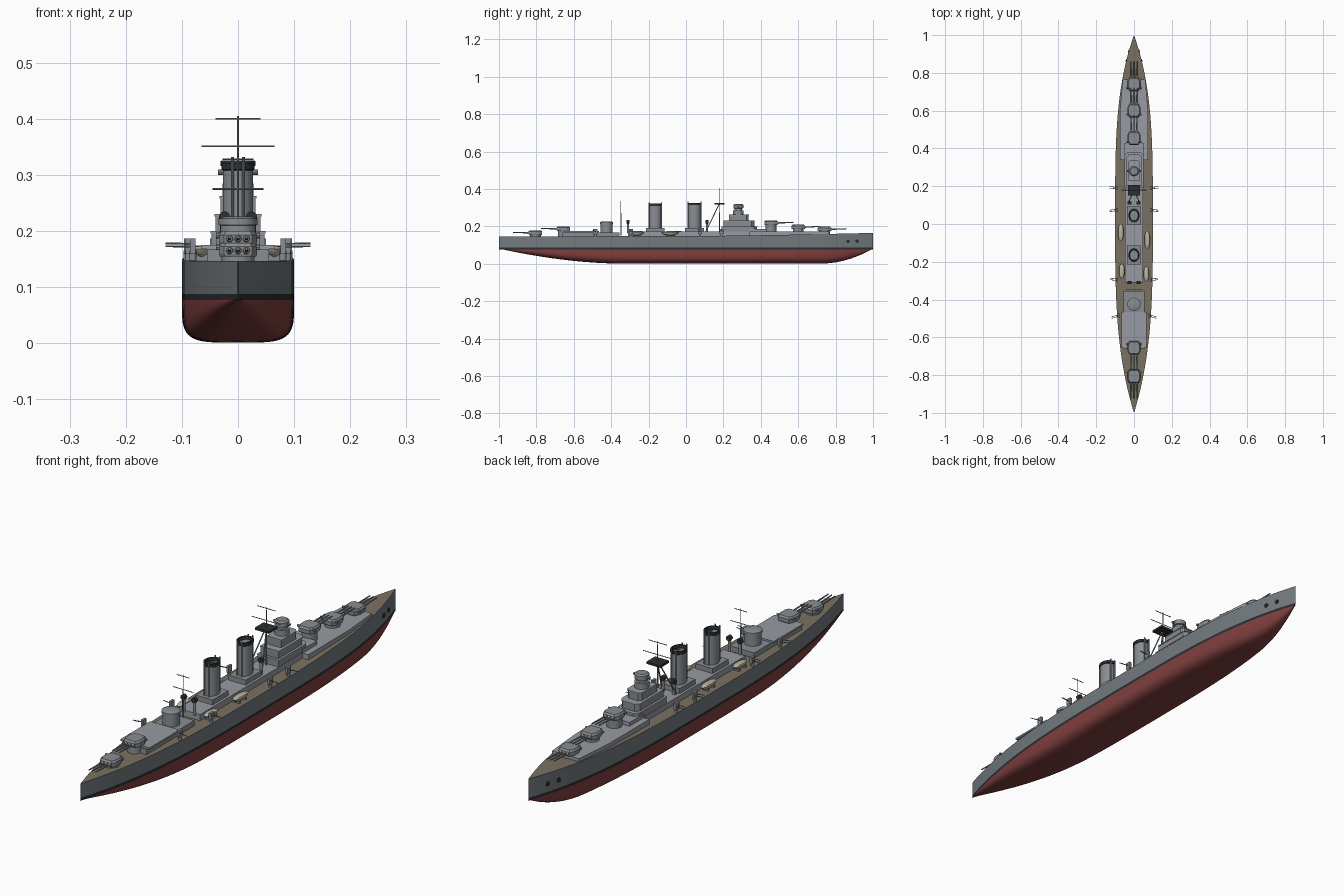
import bpy, bmesh, math
from mathutils import Vector

if "Cube" in bpy.data.objects:
    bpy.data.objects.remove(bpy.data.objects["Cube"])


def material(name, rgb):
    m = bpy.data.materials.new(name)
    m.diffuse_color = (*rgb, 1)
    m.use_nodes = True
    m.node_tree.nodes["Principled BSDF"].inputs["Base Color"].default_value = m.diffuse_color
    return m


HULL = material("hull_grey", (0.17, 0.195, 0.21))
GREY = material("upper_grey", (0.25, 0.27, 0.29))
LIGHT = material("roof_grey", (0.31, 0.33, 0.36))
DARK = material("black", (0.025, 0.028, 0.03))
RED = material("antifouling_red", (0.22, 0.05, 0.05))
WOOD = material("deck_wood", (0.2, 0.165, 0.12))
TAN = material("canvas", (0.5, 0.45, 0.36))


def finish(name, bm, mats, smooth=False):
    bmesh.ops.recalc_face_normals(bm, faces=bm.faces)
    me = bpy.data.meshes.new(name)
    bm.to_mesh(me)
    bm.free()
    ob = bpy.data.objects.new(name, me)
    bpy.context.collection.objects.link(ob)
    for m in mats:
        me.materials.append(m)
    if smooth:
        bpy.context.view_layer.objects.active = ob
        ob.select_set(True)
        bpy.ops.object.shade_smooth_by_angle(angle=math.radians(35))
        ob.select_set(False)
    return ob


def loft(name, rings, mat, smooth=False):
    """Skin closed rings of points and cap both ends."""
    bm = bmesh.new()
    vs = [[bm.verts.new(p) for p in r] for r in rings]
    n = len(vs[0])
    for a, b in zip(vs, vs[1:]):
        for i in range(n):
            bm.faces.new((a[i], a[(i + 1) % n], b[(i + 1) % n], b[i]))
    bm.faces.new(vs[0])
    bm.faces.new(vs[-1])
    return finish(name, bm, [mat], smooth)


def prism(name, pts, z0, z1, mat=GREY):
    return loft(name, [[(x, y, z) for x, y in pts] for z in (z0, z1)], mat)


def box(name, x, y0, y1, z0, z1, mat=GREY, cx=0):
    return prism(name, [(cx - x, y0), (cx + x, y0), (cx + x, y1), (cx - x, y1)], z0, z1, mat)


def lathe(name, x, y, profile, mat=GREY, sx=1, sy=1, n=24):
    rings = [[(x + r * sx * math.cos(2 * math.pi * i / n), y + r * sy * math.sin(2 * math.pi * i / n), z)
              for i in range(n)] for r, z in profile]
    return loft(name, rings, mat, True)


def rod(name, p, q, r, mat=GREY, n=8, r2=None):
    p, q = Vector(p), Vector(q)
    rot = Vector((0, 0, 1)).rotation_difference(q - p)
    rings = [[c + rot @ Vector((k * math.cos(2 * math.pi * i / n), k * math.sin(2 * math.pi * i / n), 0))
              for i in range(n)] for c, k in ((p, r), (q, r if r2 is None else r2))]
    return loft(name, rings, mat, True)


# Hull form
def half_width(y):
    return max(0.0005, 0.1 * (1 - abs(y) ** (3.6 if y > 0 else 3.1)))


def keel(y):
    k = 0.001
    if y > 0.72:
        k += 0.08 * ((y - 0.72) / 0.28) ** 2
    if y < -0.35:
        k += 0.08 * ((-y - 0.35) / 0.65) ** 1.8
    return min(k, 0.0765)


def deck(y):
    return 0.148 + (0.017 * y ** 1.5 if y > 0 else 0.002 * y)


bm = bmesh.new()
stations, M = 72, 12
rows = []
for s in range(stations + 1):
    y = -math.cos(math.pi * s / stations)
    w, k, power = half_width(y), keel(y), 2 + 2.4 * (1 - abs(y) ** 2.5)
    half = []
    for j in range(M + 1):
        a = math.pi / 2 * (1 - j / M)
        half.append((w * max(0, math.cos(a)) ** (2 / power), 0.077 - (0.077 - k) * math.sin(a) ** (2 / power)))
    half[0] = (0, k)
    half += [(w, 0.088), (w, deck(y))]
    ring = [(-x, z) for x, z in half[:0:-1]] + half
    rows.append([bm.verts.new((x, y, z)) for x, z in ring])
for a, b in zip(rows, rows[1:]):
    n = len(a)
    for i in range(n):
        j = (i + 1) % n
        f = bm.faces.new((a[i], a[j], b[j], b[i]))
        edge = min(i, n - 2 - i)
        f.material_index = 3 if i == n - 1 else (edge if edge < 2 else 2)
bm.faces.new(rows[0])
bm.faces.new(rows[-1])
finish("hull", bm, [HULL, DARK, RED, WOOD], True)

for s in (-1, 1):
    for y in (0.865, 0.915):
        w = half_width(y)
        rod("hawse_hole", (s * (w - 0.01), y, 0.12), (s * (w + 0.003), y + 0.001, 0.12), 0.009, DARK, 16)

# Deckhouses
prism("forward_deckhouse", [(-0.075, 0.34), (0.075, 0.34), (0.074, 0.6), (0.06, 0.765),
                            (-0.06, 0.765), (-0.074, 0.6)], 0.14, 0.172, LIGHT)
box("midship_deckhouse", 0.048, -0.31, 0.4, 0.14, 0.172, LIGHT)
box("bridge_base", 0.05, 0.34, 0.43, 0.16, 0.187, LIGHT)
box("aft_deckhouse", 0.055, -0.6, -0.355, 0.14, 0.168)
box("aft_house_roof", 0.065, -0.655, -0.465, 0.168, 0.175, LIGHT)
box("aft_turret_house", 0.055, -0.66, -0.59, 0.14, 0.168)
lathe("aft_control_tower", 0, -0.425, [(0.032, 0.165), (0.032, 0.21), (0.035, 0.211), (0.035, 0.222), (0.025, 0.226)])

# Bridge tower
for i, (x, y0, y1, z0, z1) in enumerate([(0.047, 0.19, 0.38, 0.17, 0.2), (0.04, 0.2, 0.365, 0.2, 0.23),
                                         (0.031, 0.23, 0.335, 0.23, 0.262)]):
    c = 0.35 * x
    prism("bridge_tier", [(-x, y0), (x, y0), (x, y1 - c), (x - c, y1), (c - x, y1), (-x, y1 - c)], z0, z1 - 0.004)
    x += 0.002
    prism("bridge_tier_roof", [(-x, y0), (x, y0), (x, y1 - c), (x - c, y1 + 0.002), (c - x, y1 + 0.002),
                               (-x, y1 - c)], z1 - 0.004, z1, LIGHT)
lathe("director_tower", 0, 0.28, [(0.028, 0.26), (0.028, 0.285), (0.02, 0.286), (0.02, 0.296),
                                  (0.027, 0.297), (0.027, 0.314), (0.02, 0.319)])
rod("bridge_rangefinder", (-0.036, 0.28, 0.305), (0.036, 0.28, 0.305), 0.005)

# Funnels with dark caps, uptakes and steam pipes
for y, top in ((0.045, 0.326), (-0.165, 0.321)):
    box("funnel_base", 0.038, y - 0.05, y + 0.05, 0.165, 0.192)
    lathe("funnel", 0, y, [(0.027, 0.19), (0.027, top - 0.012)], GREY, 1, 1.22, 32)
    lathe("funnel_cap", 0, y, [(0.0275, top - 0.013), (0.0295, top - 0.011), (0.0295, top), (0.024, top),
                               (0.022, top - 0.012)], DARK, 1, 1.22, 32)
    for s in (-1, 1):
        for x, py in ((0.01, y - 0.034), (0.01, y + 0.034)):
            rod("steam_pipe", (s * x, py, 0.19), (s * x, py, top + 0.006), 0.0028)


# Main turrets
def turret(y, z, d):
    lathe("barbette", 0, y, [(0.029, 0.14), (0.029, z + 0.003)])
    plan = [(-0.024, -0.036), (0.024, -0.036), (0.034, -0.015), (0.034, 0.018), (0.025, 0.036),
            (-0.025, 0.036), (-0.034, 0.018), (-0.034, -0.015)]
    loft("turret_house", [[(x * k, y + d * v * k, z + h) for x, v in plan]
                          for h, k in ((0.002, 0.96), (0.006, 1), (0.019, 1), (0.026, 0.85))], GREY)
    rod("turret_rangefinder", (-0.039, y - d * 0.02, z + 0.018), (0.039, y - d * 0.02, z + 0.018), 0.005)
    for x in (-0.015, 0, 0.015):
        rod("blast_bag", (x, y + d * 0.03, z + 0.012), (x, y + d * 0.043, z + 0.0125), 0.0075, TAN, 12, 0.005)
        rod("gun_barrel", (x, y + d * 0.03, z + 0.012), (x, y + d * 0.12, z + 0.015), 0.0038, GREY, 10, 0.0025)


for y, z, d in ((0.74, 0.172, 1), (0.6, 0.184, 1), (0.455, 0.206, 1), (-0.655, 0.174, -1), (-0.805, 0.153, -1)):
    turret(y, z, d)

# Secondary gun mounts
for s in (-1, 1):
    for y, aim in ((0.19, 0.004), (0.075, -0.006), (-0.295, 0.004), (-0.485, -0.01)):
        x = half_width(y) - 0.009
        rod("mount_pedestal", (s * x, y, 0.145), (s * x, y, 0.165), 0.006, GREY, 12)
        box("mount_shield", 0.005, y - 0.011, y + 0.011, 0.16, 0.187, GREY, s * x)
        for dy, z in ((-0.004, 0.177), (0.004, 0.172)):
            rod("small_gun", (s * x, y + dy, z), (s * (x + 0.038), y + dy + aim, z + 0.001), 0.0016)

# Ship's boats on cradles
for x, y, length in ((-0.07, -0.045, 0.046), (0.07, -0.085, 0.046), (-0.065, -0.25, 0.04), (0.065, -0.265, 0.04)):
    prof = [(0.003, 0.151), (0.009, 0.154), (0.014, 0.161), (0.0155, 0.168), (0.013, 0.172), (0.006, 0.174)]
    lathe("boat", x, y, prof, TAN, 1, length / 0.0155, 20)
    for dy in (-0.02, 0.02):
        box("boat_cradle", 0.012, y + dy - 0.003, y + dy + 0.003, 0.145, 0.158, GREY, x)

# Fore mast tripod with spotting platform
rod("fore_mast", (0, 0.18, 0.17), (0, 0.18, 0.405), 0.0028, GREY, 8, 0.0015)
box("spotting_platform", 0.031, 0.152, 0.207, 0.316, 0.325, DARK)
for s in (-1, 1):
    rod("tripod_leg", (s * 0.032, 0.105, 0.17), (s * 0.003, 0.176, 0.316), 0.0025)
for z, w in ((0.4, 0.04), (0.351, 0.065)):
    rod("fore_yard", (-w, 0.18, z), (w, 0.18, z), 0.0015)

# Aft mast
rod("aft_mast", (0, -0.348, 0.15), (0, -0.348, 0.335), 0.0026, GREY, 8, 0.0014)
for z, w in ((0.328, 0.028), (0.275, 0.045)):
    rod("aft_yard", (-w, -0.348, z), (w, -0.348, z), 0.0015)

# Searchlight posts
for y in (0.112, -0.31):
    for s in (-1, 1):
        lathe("searchlight_post", s * 0.024, y, [(0.006, 0.165), (0.006, 0.215), (0.009, 0.216)], GREY, n=12)
        rod("searchlight", (s * 0.024, y - 0.008, 0.225), (s * 0.024, y + 0.008, 0.225), 0.01, DARK, 14)
